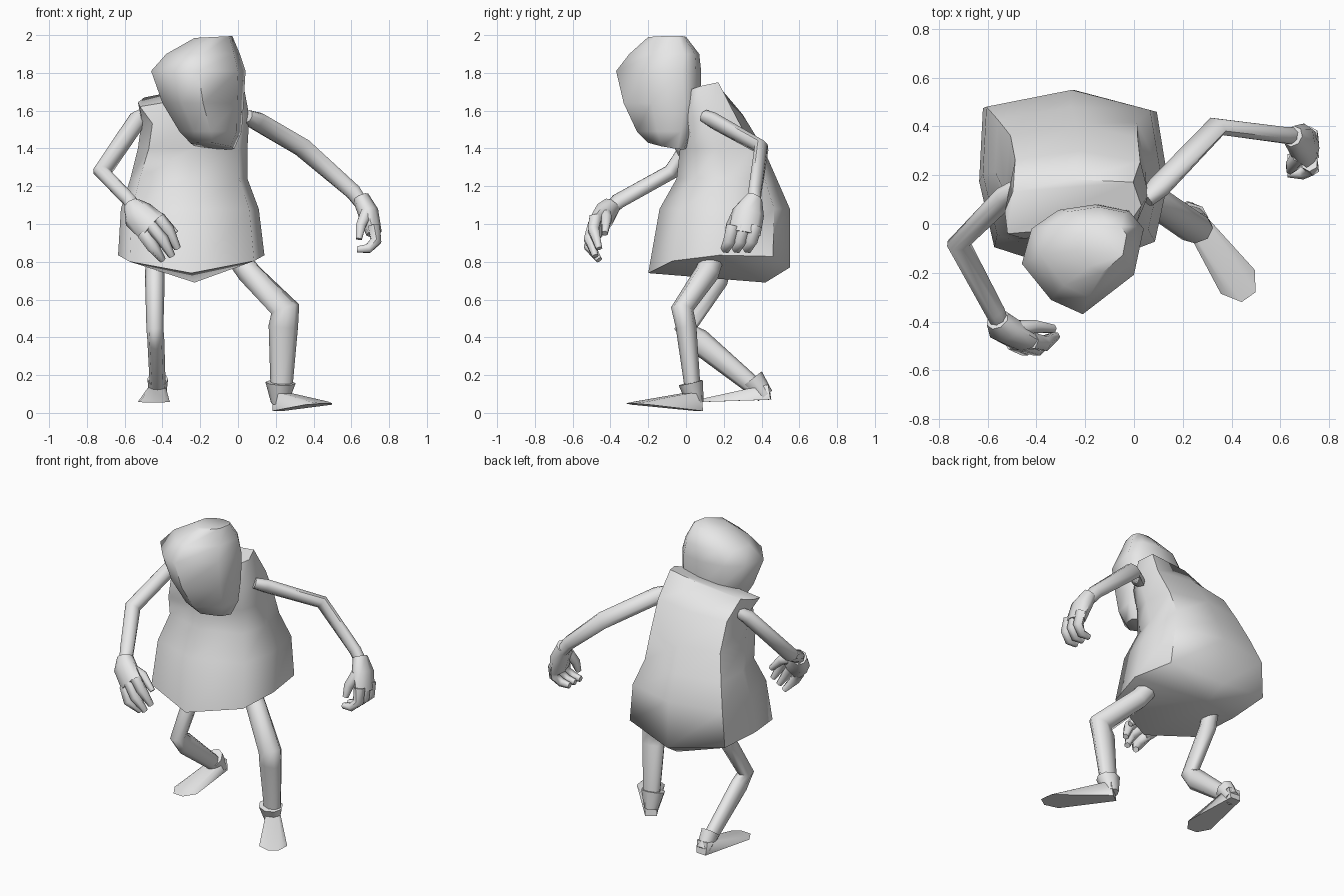
import bpy, bmesh, math
from mathutils import Vector

cube = bpy.data.objects.get("Cube")
if cube:
    bpy.data.objects.remove(cube, do_unlink=True)

grey = bpy.data.materials.new("plain_grey")
grey.use_nodes = True
grey.diffuse_color = (0.8, 0.8, 0.8, 1)
grey.node_tree.nodes["Principled BSDF"].inputs["Base Color"].default_value = grey.diffuse_color
parts = []


def finish(name, bm):
    bmesh.ops.recalc_face_normals(bm, faces=bm.faces)
    mesh = bpy.data.meshes.new(name)
    bm.to_mesh(mesh)
    bm.free()
    mesh.materials.append(grey)
    obj = bpy.data.objects.new(name, mesh)
    bpy.context.collection.objects.link(obj)
    parts.append(obj)


def loft(name, rings, bottom=None):
    """Skin a list of point rings; the bottom may fan to a centre point."""
    bm = bmesh.new()
    loops = [[bm.verts.new(p) for p in ring] for ring in rings]
    n = len(loops[0])
    for low, high in zip(loops, loops[1:]):
        for i in range(n):
            j = (i + 1) % n
            bm.faces.new((low[i], low[j], high[j], high[i]))
    bm.faces.new(loops[-1])
    if bottom:
        tip = bm.verts.new(bottom)
        for i in range(n):
            bm.faces.new((loops[0][i], tip, loops[0][(i + 1) % n]))
    else:
        bm.faces.new(loops[0])
    finish(name, bm)


def section(outline, z, x0, x1, y0, y1, lean_x=0, lean_y=0, lift=0):
    """Fit a unit outline to a box at height z, tilted, with raised sides."""
    return [(x0 + u * (x1 - x0), y0 + v * (y1 - y0),
             z + lean_x * (u - 0.5) + lean_y * (v - 0.5) + lift * (2 * u - 1) ** 2)
            for u, v in outline]


def tube(name, path, radii, wide=(1, 0, 0), sides=8):
    """Tapered limb; each radius is a number or a (wide, thin) pair."""
    pts = [Vector(p) for p in path]
    rings = []
    for i, (p, r) in enumerate(zip(pts, radii)):
        a, b = r if isinstance(r, tuple) else (r, r)
        t = Vector()
        if i > 0:
            t += (p - pts[i - 1]).normalized()
        if i < len(pts) - 1:
            t += (pts[i + 1] - p).normalized()
        t.normalize()
        u = Vector(wide)
        u = (u - t * u.dot(t)).normalized()
        v = t.cross(u)
        rings.append([p + u * a * math.cos(k * math.tau / sides)
                      + v * b * math.sin(k * math.tau / sides) for k in range(sides)])
    loft(name, rings)


def foot(name, heel, toe, rise):
    """Flat wedge shoe, broad at the pointed toe and high at the heel."""
    h, t = Vector(heel), Vector(toe)
    d = t - h
    side = Vector((-d.y, d.x, 0)).normalized()
    bm = bmesh.new()
    for along, half, up in ((0, 0.035, 0), (0.83, 0.085, 0), (1, 0.035, 0),
                            (0.03, 0.04, rise), (0.25, 0.035, rise * 0.8),
                            (0.85, 0.06, 0.015)):
        for s in (-1, 1):
            bm.verts.new(h + d * along + side * half * s + Vector((0, 0, up)))
    bmesh.ops.convex_hull(bm, input=bm.verts)
    finish(name, bm)


# Torso: flared tunic, with the right shoulder and collar pushed forward
skirt = [(.5, 0), (.93, .17), (1, .5), (.94, .88), (.5, 1), (.02, .9), (0, .5), (.08, .14)]
chest = [(.5, .06), (.92, .2), (1, .5), (.94, .88), (.5, 1), (.04, .9), (0, .4), (.1, 0)]
collar = [(.5, .1), (.93, .25), (1, .5), (.94, .92), (.5, .97), (.06, .75), (0, .4), (.02, 0)]
loft("torso", [
    section(skirt, .755, -.635, .14, -.20, .55, lean_y=.03, lift=.08),
    section(skirt, 1.08, -.62, .11, -.14, .55),
    section(skirt, 1.24, -.57, .05, -.05, .48),
    section(chest, 1.40, -.53, .05, -.06, .41),
    section(chest, 1.56, -.51, .06, -.06, .30, .02, .04),
    section(collar, 1.69, -.53, .03, -.04, .19, .08, .06),
], bottom=(-.23, .42, .69))

# Head: blunt egg shape narrowing to the chin
skull = [(.5, 0), (.92, .36), (1, .78), (.88, .94), (.6, 1), (.3, .95), (.08, .78),
         (0, .46), (.24, .13)]
loft("head", [
    section(skull, 1.415, -.25, -.02, -.20, .0, lean_x=-.02, lean_y=-.03),
    section(skull, 1.49, -.31, .02, -.26, .04),
    section(skull, 1.64, -.40, .03, -.33, .08),
    section(skull, 1.81, -.46, .04, -.37, .08),
    section(skull, 1.90, -.38, .01, -.30, .07),
    section(skull, 1.99, -.23, -.03, -.20, 0, .01),
])

# Arms: slightly flattened, deeper than they are thick
tube("left_arm", [(.05, .10, 1.57), (.10, .15, 1.545), (.34, .40, 1.405), (.61, .365, 1.17),
                  (.66, .36, 1.10)],
     [.035, (.055, .04), (.055, .036), (.045, .035), .038], wide=(.6, -.3, .6))
tube("right_arm", [(-.48, .15, 1.59), (-.53, .11, 1.555), (-.72, -.08, 1.275),
                   (-.57, -.36, 1.12), (-.55, -.40, 1.08)],
     [.035, (.05, .045), (.05, .042), (.045, .038), .038], wide=(-.6, .3, .6))

# Hands: flattened palm with curled fingers
tube("left_palm", [(.65, .36, 1.14), (.69, .33, 1.06), (.72, .31, .95)],
     [.045, (.085, .055), (.085, .042)], wide=(0, 1, 0))
for i in range(3):
    y = .25 + .058 * i
    tube(f"left_finger_{i}", [(.72, y, .99), (.73, y - .02, .91), (.69, y - .04, .87),
                              (.63, y - .04, .865)], [.036, .033, .028, .019],
         wide=(0, 1, 0), sides=6)
tube("left_thumb", [(.68, .28, 1.06), (.65, .24, .99), (.64, .22, .92)],
     [.036, .03, .018], wide=(0, 1, 0), sides=6)

tube("right_palm", [(-.56, -.39, 1.10), (-.53, -.43, 1.05), (-.45, -.48, .98)],
     [.05, (.085, .06), (.09, .045)], wide=(1, 0, 1))
fingers = [
    [(-.42, -.48, 1.03), (-.37, -.49, .97), (-.32, -.46, .87)],
    [(-.46, -.49, .99), (-.40, -.51, .92), (-.35, -.48, .83)],
    [(-.50, -.48, .95), (-.45, -.51, .88), (-.40, -.46, .81)],
]
for i, path in enumerate(fingers):
    tube(f"right_finger_{i}", path, [.037, .034, .019], sides=6)
tube("right_thumb", [(-.50, -.43, 1.06), (-.41, -.42, 1.03), (-.33, -.43, .95)],
     [.036, .03, .018], sides=6)

# Legs
tube("left_leg", [(.0, .14, .82), (.06, .11, .74), (.25, -.02, .55), (.24, .0, .46),
                  (.23, .035, .13)],
     [.06, .065, (.078, .06), (.078, .055), (.058, .042)])
tube("right_leg", [(-.44, .20, .82), (-.44, .17, .70), (-.44, .0, .45), (-.435, .06, .385),
                   (-.425, .36, .14)], [.05, .052, (.045, .062), (.045, .068), (.042, .048)])

# Boots: flared cuff over a flat shoe
tube("left_cuff", [(.22, .05, .05), (.225, .025, .16)], [.045, (.08, .065)])
tube("right_cuff", [(-.425, .42, .09), (-.425, .35, .18)], [.045, (.055, .065)])
foot("left_foot", (.21, .07, .01), (.47, -.30, .05), .10)
foot("right_foot", (-.425, .45, .07), (-.45, .01, .055), .08)

# Smooth shading with a crisp hem and collar
bpy.ops.object.select_all(action='DESELECT')
for obj in parts:
    obj.select_set(True)
bpy.context.view_layer.objects.active = parts[0]
bpy.ops.object.shade_smooth_by_angle(angle=math.radians(62))
